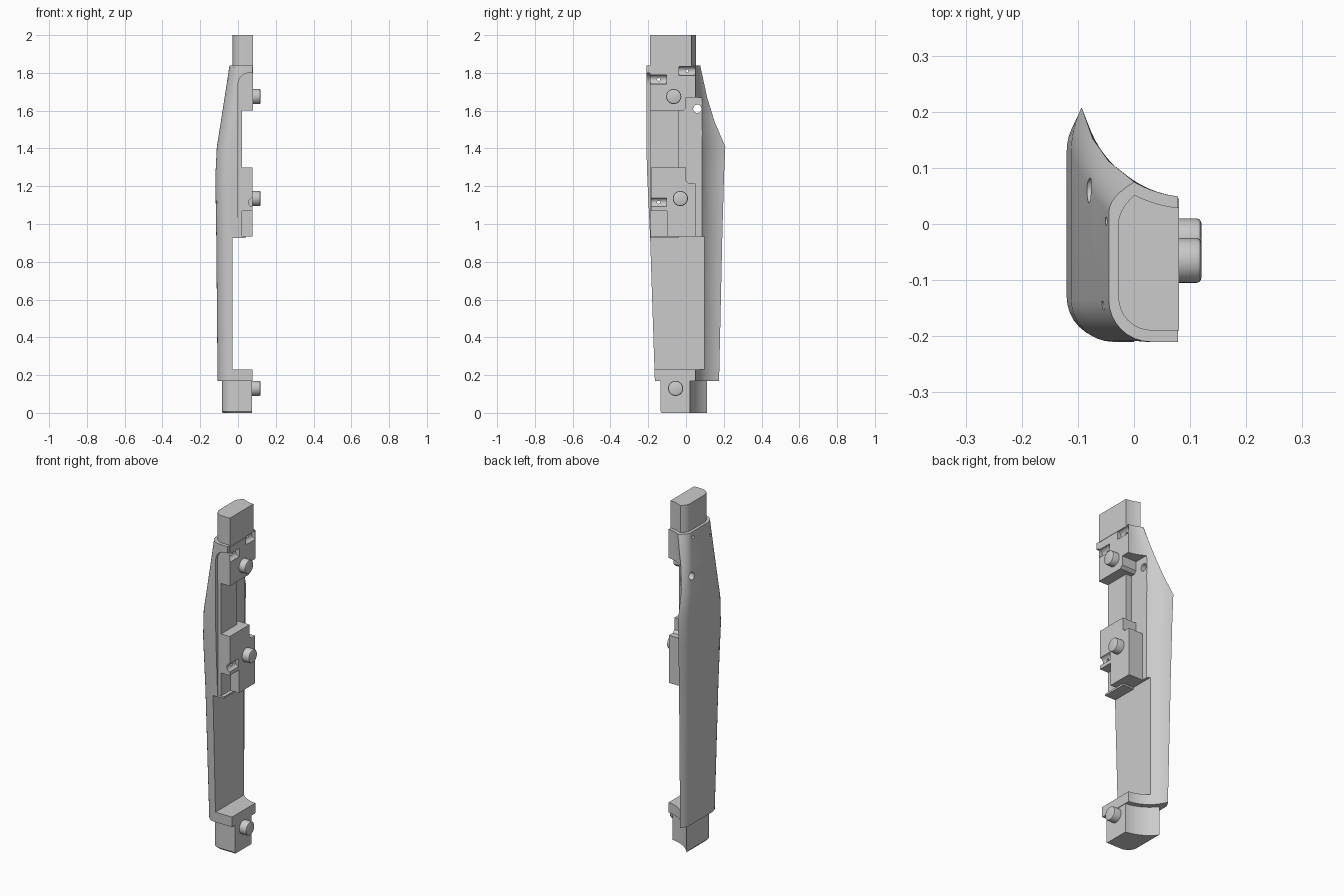
import bpy, bmesh, math
from mathutils import Matrix, Vector

cube = bpy.data.objects.get("Cube")
if cube:
    bpy.data.objects.remove(cube, do_unlink=True)

grey = bpy.data.materials.new("plain grey")
grey.use_nodes = True
grey.diffuse_color = (0.6, 0.6, 0.6, 1)
grey.node_tree.nodes["Principled BSDF"].inputs["Base Color"].default_value = (0.6, 0.6, 0.6, 1)

ARC_X, ARC_Y = 0.1, 0.245     # centre of the hollow back curve


def finish(name, bm):
    bmesh.ops.recalc_face_normals(bm, faces=bm.faces)
    mesh = bpy.data.meshes.new(name)
    bm.to_mesh(mesh)
    bm.free()
    mesh.materials.append(grey)
    ob = bpy.data.objects.new(name, mesh)
    bpy.context.collection.objects.link(ob)
    return ob


def loft(name, rings):
    bm = bmesh.new()
    loops = [[bm.verts.new(p) for p in ring] for ring in rings]
    n = len(loops[0])
    for a, b in zip(loops, loops[1:]):
        for i in range(n):
            j = (i + 1) % n
            bm.faces.new((a[i], a[j], b[j], b[i]))
    bm.faces.new(loops[0])
    bm.faces.new(loops[-1])
    return finish(name, bm)


def section(z, outer, front, tip, shoulder, inner=0.078, radius=0.075, arc=0.197):
    """Flat inner face, rounded front corner, outer wall, hollow back."""
    pts = [(inner, front)]
    for i in range(9):
        a = math.pi / 2 * i / 8
        pts.append((outer + radius * (1 - math.sin(a)), front + radius * (1 - math.cos(a))))
    tip_x = ARC_X - math.sqrt(arc ** 2 - (ARC_Y - tip) ** 2)
    p0, p1, p2 = Vector((outer, shoulder)), Vector((outer, (shoulder + tip) / 2)), Vector((tip_x, tip))
    for i in range(6):
        t = i / 6
        pts.append(tuple(p0 * (1 - t) ** 2 + p1 * 2 * t * (1 - t) + p2 * t * t))
    a0 = math.atan2(tip - ARC_Y, tip_x - ARC_X)
    a1 = -math.acos((inner - ARC_X) / arc)
    for i in range(15):
        a = a0 + (a1 - a0) * i / 14
        pts.append((ARC_X + arc * math.cos(a), ARC_Y + arc * math.sin(a)))
    return [(x, y, z) for x, y in pts]


def plate(name, outline, x0, x1):
    return loft(name, [[(x, y, z) for y, z in outline] for x in (x0, x1)])


def box(name, lo, hi, bevel=0):
    ob = plate(name, [(lo[1], lo[2]), (hi[1], lo[2]), (hi[1], hi[2]), (lo[1], hi[2])], lo[0], hi[0])
    if bevel:
        bm = bmesh.new()
        bm.from_mesh(ob.data)
        bmesh.ops.bevel(bm, geom=bm.edges[:], offset=bevel, segments=5, profile=0.5, affect='EDGES')
        bm.to_mesh(ob.data)
        bm.free()
    return ob


def rod(name, centre, radius, length, axis, bevel=0):
    bm = bmesh.new()
    bmesh.ops.create_cone(bm, cap_ends=True, segments=32, radius1=radius, radius2=radius, depth=length)
    if bevel:
        rim = [e for e in bm.edges if all(v.co.z > 0 for v in e.verts)]
        bmesh.ops.bevel(bm, geom=rim, offset=bevel, segments=2, profile=0.5, affect='EDGES')
    turn = Matrix.Rotation(math.pi / 2, 4, axis)
    bmesh.ops.transform(bm, matrix=Matrix.Translation(centre) @ turn, verts=bm.verts)
    return finish(name, bm)


def carve(ob, cutters):
    for c in cutters:
        mod = ob.modifiers.new("cut", 'BOOLEAN')
        mod.operation, mod.solver, mod.object = 'DIFFERENCE', 'EXACT', c
    bpy.context.view_layer.update()
    dg = bpy.context.evaluated_depsgraph_get()
    mesh = bpy.data.meshes.new_from_object(ob.evaluated_get(dg))
    ob.modifiers.clear()
    ob.data = mesh


# Outer shell: height, outer x, front y, back tip y, shoulder y
shell = loft("outer_shell", [section(*s) for s in (
    (0.17, -0.108, -0.165, 0.175, 0.12),
    (0.93, -0.115, -0.19, 0.192, 0.12),
    (1.25, -0.12, -0.205, 0.201, 0.13),
    (1.41, -0.112, -0.21, 0.208, 0.13),
    (1.54, -0.091, -0.21, 0.152, 0.08),
    (1.67, -0.071, -0.21, 0.112, 0.05),
    (1.84, -0.045, -0.21, 0.075, 0.02))])

# Tangs at both ends
top_tang = loft("top_tang", [section(z, -0.028, -0.19, 0.052, 0.0, 0.08, 0.06, 0.217)
                             for z in (1.835, 2.0)])
bottom_tang = loft("bottom_tang", [section(z, -0.085 + d, -0.135 + d, 0.11, 0.08, 0.075, 0.06, 0.226)
                                   for z, d in ((0, 0.006), (0.008, 0), (0.2, 0))])

# Inner core
strip = box("core_strip", (-0.05, -0.187, 0.935), (0.02, -0.04, 1.62))
mid_block = plate("middle_block", [(-0.185, 1.07), (-0.1, 1.07), (-0.1, 0.935), (0.05, 0.935),
                                   (0.05, 1.215), (0.015, 1.215), (0, 1.23), (0, 1.3),
                                   (-0.185, 1.3)], -0.05, 0.076)
top_block = plate("top_block", [(-0.19, 1.6), (-0.015, 1.6), (0, 1.615), (0, 1.67), (0.045, 1.67),
                                (0.045, 1.83), (-0.19, 1.83)], -0.025, 0.08)
box("support_lip", (-0.04, -0.188, 0.925), (0.04, -0.04, 0.936))

# Shell recesses
recesses = [box("lower_recess_cutter", (-0.03, -0.4, 0.23), (0.3, 0.4, 0.935)),
            box("front_recess_cutter", (0, -0.4, 0.8), (0.3, -0.03, 1.8), 0.06),
            box("back_recess_cutter", (-0.015, -0.05, 0.9), (0.3, 0.4, 1.67)),
            rod("cross_hole_cutter", (0, 0.06, 1.61), 0.022, 0.6, 'Y')]

# Small round pockets with screw holes
pockets = []
for y, z in ((-0.145, 1.765), (-0.145, 1.115), (0.005, 1.81)):
    pockets.append(rod("pocket_cutter", (0.08, y, z), 0.024, 0.085, 'X'))
    pockets.append(rod("screw_cutter", (0, y, z), 0.008, 0.6, 'Y'))

carve(shell, recesses + pockets)
for part in (strip, mid_block, top_block):
    carve(part, pockets)
for cutter in recesses + pockets:
    bpy.data.objects.remove(cutter, do_unlink=True)

# Locating pegs
for name, y, z in (("upper_peg", -0.065, 1.675), ("middle_peg", -0.03, 1.135), ("lower_peg", -0.055, 0.13)):
    rod(name, (0.09, y, z), 0.04, 0.06, 'Y', 0.008)

# Smooth curved walls, sharp edges
bpy.ops.object.select_all(action='DESELECT')
for ob in bpy.context.collection.objects:
    if ob.type == 'MESH' and grey.name in ob.data.materials:
        ob.select_set(True)
        bpy.context.view_layer.objects.active = ob
bpy.ops.object.shade_smooth_by_angle(angle=math.radians(30))
